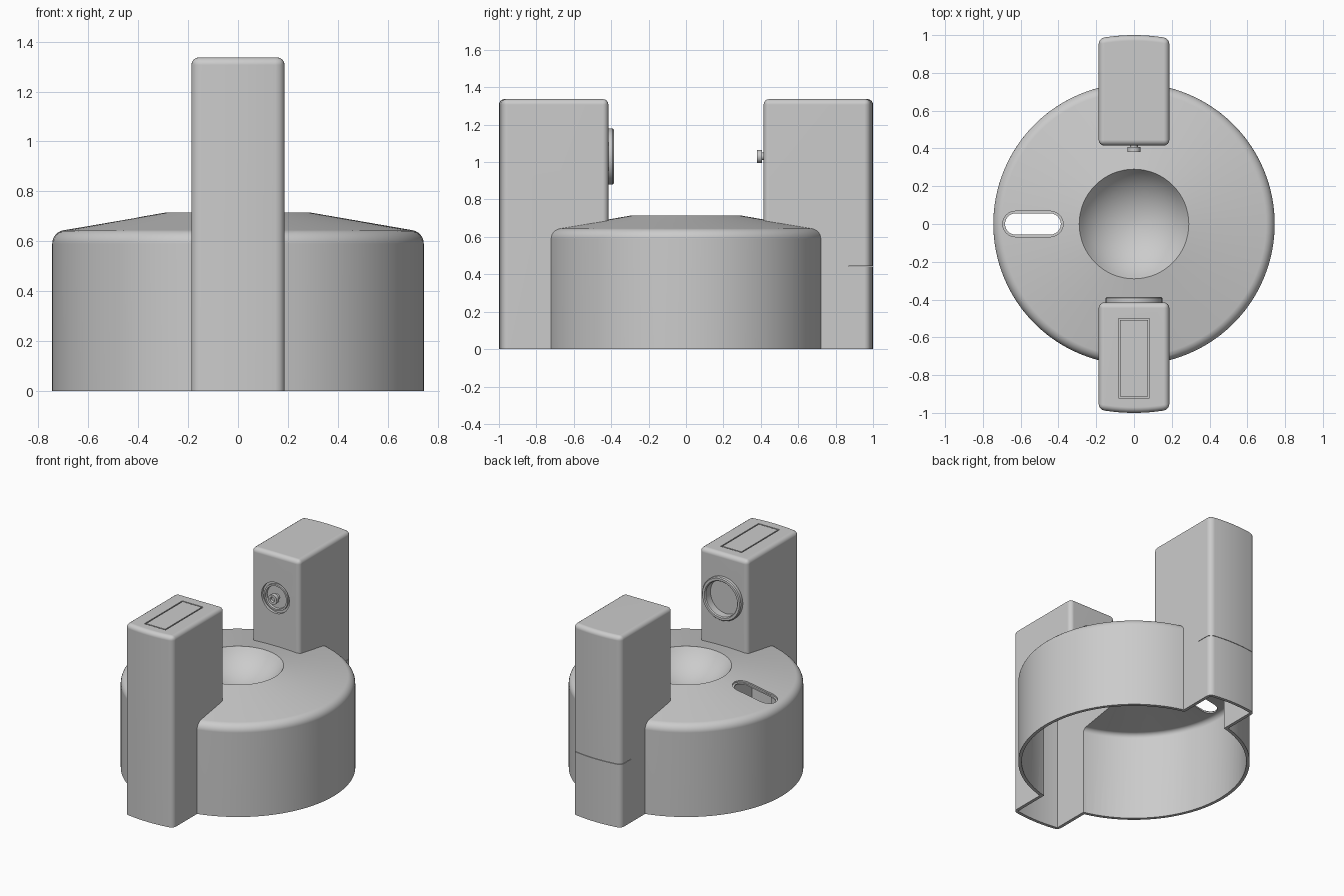
import bpy, bmesh
from math import sin, cos, asin, pi, radians
from mathutils import Matrix

cube = bpy.data.objects.get("Cube")
if cube:
    bpy.data.objects.remove(cube, do_unlink=True)

grey = bpy.data.materials.new("plain grey")
grey.use_nodes = True
grey.diffuse_color = (0.6, 0.6, 0.6, 1)
grey.node_tree.nodes["Principled BSDF"].inputs["Base Color"].default_value = grey.diffuse_color


def finish(bm, name):
    bmesh.ops.recalc_face_normals(bm, faces=bm.faces)
    mesh = bpy.data.meshes.new(name)
    bm.to_mesh(mesh)
    bm.free()
    mesh.materials.append(grey)
    obj = bpy.data.objects.new(name, mesh)
    bpy.context.collection.objects.link(obj)
    return obj


def lathe(name, profile, steps=96, matrix=Matrix()):
    """Revolve (radius, height) points, from axis to axis, into a solid."""
    bm = bmesh.new()
    vs = [bm.verts.new((r, 0, z)) for r, z in profile]
    es = [bm.edges.new(pair) for pair in zip(vs, vs[1:])]
    bmesh.ops.spin(bm, geom=vs + es, cent=(0, 0, 0), axis=(0, 0, 1),
                   angle=2 * pi, steps=steps, use_merge=True)
    bmesh.ops.remove_doubles(bm, verts=bm.verts, dist=1e-5)
    bmesh.ops.transform(bm, matrix=matrix, verts=bm.verts)
    return finish(bm, name)


def prism(name, outline, z0, z1, slope=0.0, rounding=0.0, corners=()):
    """Extrude an outline upward; round the top rim and chosen corners."""
    bm = bmesh.new()
    low = [bm.verts.new((x, y, z0 + slope * x)) for x, y in outline]
    top = [bm.verts.new((x, y, z1 + slope * x)) for x, y in outline]
    bm.faces.new(low)
    bm.faces.new(top)
    n = len(outline)
    for i in range(n):
        j = (i + 1) % n
        bm.faces.new((low[i], low[j], top[j], top[i]))
    if rounding:
        edges = [bm.edges.get((top[i], top[(i + 1) % n])) for i in range(n)]
        edges += [bm.edges.get((low[i], top[i])) for i in corners]
        bmesh.ops.recalc_face_normals(bm, faces=bm.faces)
        bmesh.ops.bevel(bm, geom=edges, offset=rounding, segments=4,
                        profile=0.5, affect='EDGES', clamp_overlap=True)
    return finish(bm, name)


def rect(x, y0, y1):
    return [(-x, y0), (x, y0), (x, y1), (-x, y1)]


def boolean(target, tool, operation):
    mod = target.modifiers.new(operation, 'BOOLEAN')
    mod.operation, mod.solver, mod.object = operation, 'EXACT', tool
    bpy.context.view_layer.objects.active = target
    bpy.ops.object.modifier_apply(modifier=mod.name)
    bpy.data.objects.remove(tool, do_unlink=True)


def smooth(obj):
    bpy.ops.object.select_all(action='DESELECT')
    obj.select_set(True)
    bpy.context.view_layer.objects.active = obj
    bpy.ops.object.shade_smooth_by_angle(angle=radians(32))
    mod = obj.modifiers.new("even shading", 'WEIGHTED_NORMAL')
    mod.keep_sharp = True


WALL = 0.022
RIM, CROWN, DEPTH = 0.29, 0.715, 0.16


def drum(name, inset, base):
    """Round body with a soft shoulder, sloping lid and dished centre."""
    ball = (RIM ** 2 + DEPTH ** 2) / (2 * DEPTH)
    mid, big = CROWN - DEPTH + ball, ball + inset
    reach = asin(RIM / ball)
    pts = [(0, base), (0.745 - inset, base)]
    for i in range(7):
        a = radians(80 * i / 6)
        pts.append((0.69 + (0.055 - inset) * cos(a), 0.59 + (0.055 - inset) * sin(a)))
    for i in range(12, -1, -1):
        a = reach * i / 12
        pts.append((big * sin(a), min(mid - big * cos(a), CROWN - inset)))
    return lathe(name, pts)


def tower(name, side, inset, base):
    """Upright block whose outer face follows a circle."""
    half, radius = 0.187 - inset, 1 - inset
    span = asin(half / radius)
    pts = [(half, side * (0.415 + inset)), (-half, side * (0.415 + inset))]
    for i in range(11):
        a = span * (i / 5 - 1)
        pts.append((radius * sin(a), side * radius * cos(a)))
    return prism(name, pts, base, 1.337 - inset, rounding=0 if inset else 0.03,
                 corners=(0, 1, 2, 12))


def stadium(r):
    pts = []
    for centre, start in ((-0.443, -pi / 2), (-0.627, pi / 2)):
        for i in range(13):
            a = start + pi * i / 12
            pts.append((centre + r * cos(a), r * sin(a)))
    return pts


# Hollow housing: round body joined with two towers, open underneath
housing = drum("housing", 0, 0)
for side in (-1, 1):
    boolean(housing, tower("tower", side, 0, 0), 'UNION')
boolean(housing, drum("cavity", WALL, -0.1), 'DIFFERENCE')
for side in (-1, 1):
    boolean(housing, tower("cavity", side, WALL, -0.1), 'DIFFERENCE')

# Slot in the lid with a small stepped lip
boolean(housing, prism("slot", stadium(0.056), 0.4, 0.9), 'DIFFERENCE')
boolean(housing, prism("slot_lip", stadium(0.068), 0.755, 0.95, slope=0.175), 'DIFFERENCE')

# Hairline split around the outer end of the back tower
boolean(housing, prism("split", rect(0.3, 0.87, 1.1), 0.4415, 0.4445), 'DIFFERENCE')

# Recess for the top panel
boolean(housing, prism("panel_recess", rect(0.082, -0.92, -0.5), 1.327, 1.4), 'DIFFERENCE')

# Round holes in the two facing tower walls
front_wall = Matrix.Translation((0, -0.415, 1.03)) @ Matrix.Rotation(-pi / 2, 4, 'X')
back_wall = Matrix.Translation((0, 0.415, 1.03)) @ Matrix.Rotation(pi / 2, 4, 'X')
for wall, r in ((front_wall, 0.129), (back_wall, 0.108)):
    boolean(housing, lathe("hole", [(0, -0.1), (r, -0.1), (r, 0.1), (0, 0.1)], 48, wall),
            'DIFFERENCE')
smooth(housing)

# Panel set flush into the front tower
smooth(prism("top_panel", rect(0.074, -0.912, -0.508), 1.32, 1.337))

# Raised ring with a recessed floor on the front tower
smooth(lathe("port_ring", [
    (0, -0.05), (0.135, -0.05), (0.135, -0.005), (0.15, -0.005), (0.15, 0.022),
    (0.144, 0.029), (0.128, 0.029), (0.122, 0.022), (0.122, -0.03), (0, -0.03)],
    64, front_wall))

# Sunken socket with a ridge, and the small knob on the back tower
smooth(lathe("socket", [
    (0, -0.05), (0.115, -0.05), (0.115, -0.018), (0.092, -0.018), (0.092, -0.004),
    (0.08, -0.004), (0.078, -0.02), (0, -0.02)], 48, back_wall))
smooth(lathe("knob", [
    (0, -0.03), (0.02, -0.03), (0.02, 0.008), (0.035, 0.008), (0.035, 0.035),
    (0.018, 0.035), (0.016, 0.02), (0, 0.02)], 12, back_wall))
